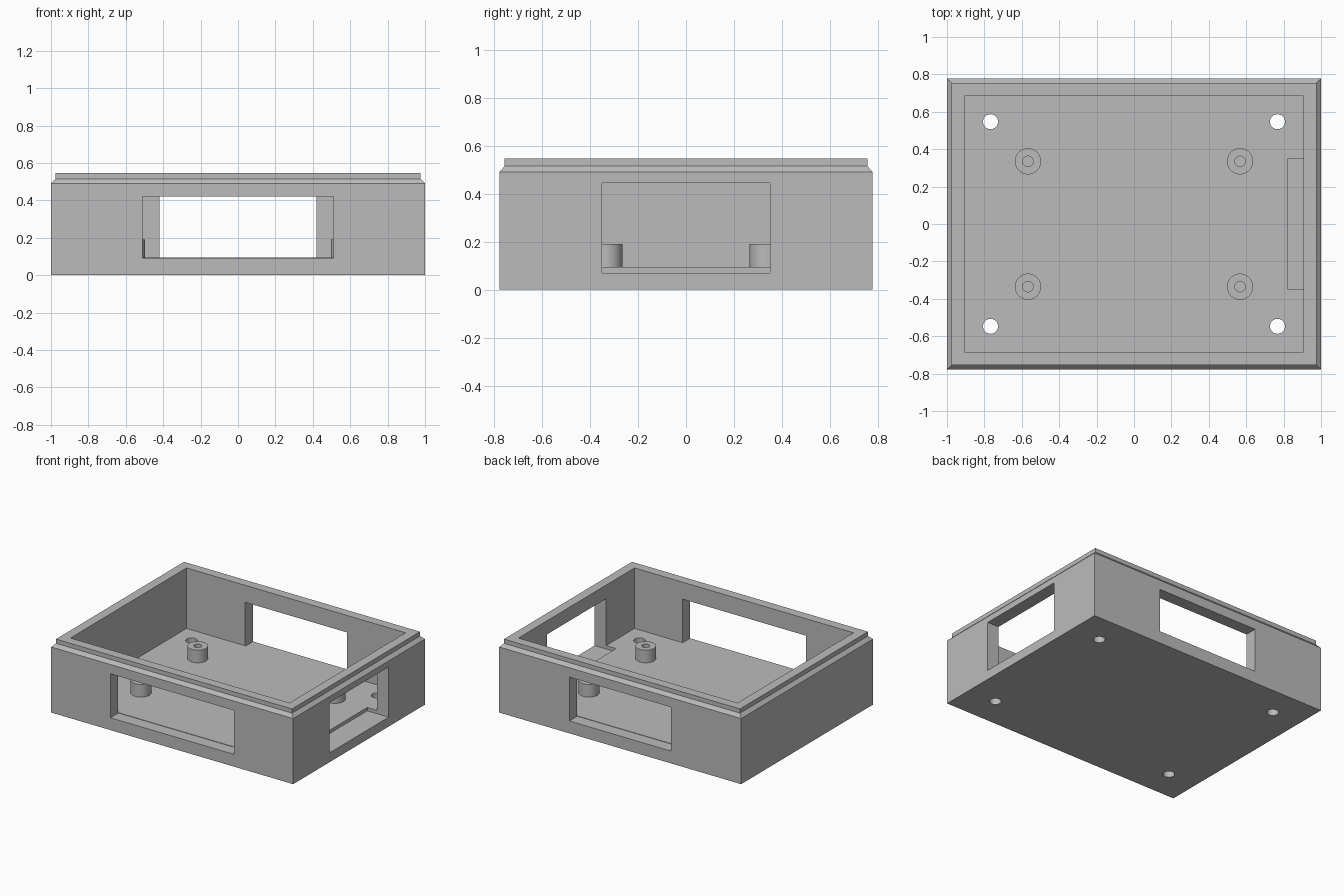
import bpy
import bmesh
import math

old = bpy.data.objects.get("Cube")
if old:
    bpy.data.objects.remove(old, do_unlink=True)

FLOOR = 0.095

grey = bpy.data.materials.new("grey plastic")
grey.use_nodes = True
GREY = (0.5, 0.5, 0.5, 1)
grey.diffuse_color = GREY
grey.node_tree.nodes["Principled BSDF"].inputs["Base Color"].default_value = GREY


def finish(name, bm):
    bmesh.ops.recalc_face_normals(bm, faces=bm.faces)
    mesh = bpy.data.meshes.new(name)
    bm.to_mesh(mesh)
    bm.free()
    mesh.materials.append(grey)
    obj = bpy.data.objects.new(name, mesh)
    bpy.context.collection.objects.link(obj)
    return obj


def loft(bm, rings, closed=False):
    """Skin consecutive rings of points with quads."""
    loops = [[bm.verts.new(p) for p in ring] for ring in rings]
    pairs = list(zip(loops, loops[1:]))
    if closed:
        pairs.append((loops[-1], loops[0]))
    for a, b in pairs:
        for i in range(len(a)):
            j = (i + 1) % len(a)
            bm.faces.new((a[i], a[j], b[j], b[i]))
    return loops


def rect(x, y, z):
    return [(-x, -y, z), (x, -y, z), (x, y, z), (-x, y, z)]


def circle(r, z, n=48):
    return [(r * math.cos(math.tau * i / n), r * math.sin(math.tau * i / n), z)
            for i in range(n)]


def box(name, lo, hi):
    bm = bmesh.new()
    bmesh.ops.create_cube(bm, size=1)
    for v in bm.verts:
        v.co = [(a + b) / 2 + c * (b - a) for a, b, c in zip(lo, hi, v.co)]
    return finish(name, bm)


# Tray: outer wall, chamfer, raised lip, then inner wall down to the floor
bm = bmesh.new()
loops = loft(bm, [
    rect(1, 0.777, 0), rect(1, 0.777, 0.49), rect(0.975, 0.755, 0.515),
    rect(0.975, 0.755, 0.547), rect(0.905, 0.685, 0.547), rect(0.905, 0.685, FLOOR)])
bm.faces.new(loops[0])
bm.faces.new(loops[-1])
case = finish("case_body", bm)

# Openings in the front, back and side walls (the side one notches the floor)
cutters = [
    box("front_opening_cutter", (-0.51, -0.9, FLOOR - 0.003), (0.51, -0.684, 0.42)),
    box("back_opening_cutter", (-0.42, 0.684, FLOOR - 0.003), (0.42, 0.9, 0.42)),
    box("side_opening_cutter", (0.823, -0.35, 0.07), (1.1, 0.35, 0.445))]

# Screw holes through the floor, and standoffs with pilot holes
for sx in (-1, 1):
    for sy in (-1, 1):
        bm = bmesh.new()
        ends = loft(bm, [circle(0.04, -0.1), circle(0.04, 0.2)])
        for end in ends:
            bm.faces.new(end)
        hole = finish("screw_hole_cutter", bm)
        hole.location = (sx * 0.767, sy * 0.547, 0)
        cutters.append(hole)

        bm = bmesh.new()
        loft(bm, [circle(0.07, FLOOR - 0.01), circle(0.07, 0.19),
                  circle(0.028, 0.19), circle(0.028, FLOOR - 0.01)], closed=True)
        post = finish("standoff", bm)
        post.location = (sx * 0.567, sy * 0.335, 0)
        bpy.context.view_layer.objects.active = post
        bpy.ops.object.select_all(action='DESELECT')
        post.select_set(True)
        bpy.ops.object.shade_smooth_by_angle(angle=math.radians(30))

# Cut the case, then bake the result and drop the cutters
for cutter in cutters:
    mod = case.modifiers.new(cutter.name, 'BOOLEAN')
    mod.operation = 'DIFFERENCE'
    mod.solver = 'EXACT'
    mod.object = cutter
bpy.context.view_layer.update()
baked = bpy.data.meshes.new_from_object(
    case.evaluated_get(bpy.context.evaluated_depsgraph_get()))
case.modifiers.clear()
case.data = baked
for cutter in cutters:
    bpy.data.objects.remove(cutter, do_unlink=True)

bpy.ops.object.select_all(action='DESELECT')
case.select_set(True)
bpy.context.view_layer.objects.active = case
bpy.ops.object.shade_smooth_by_angle(angle=math.radians(30))
